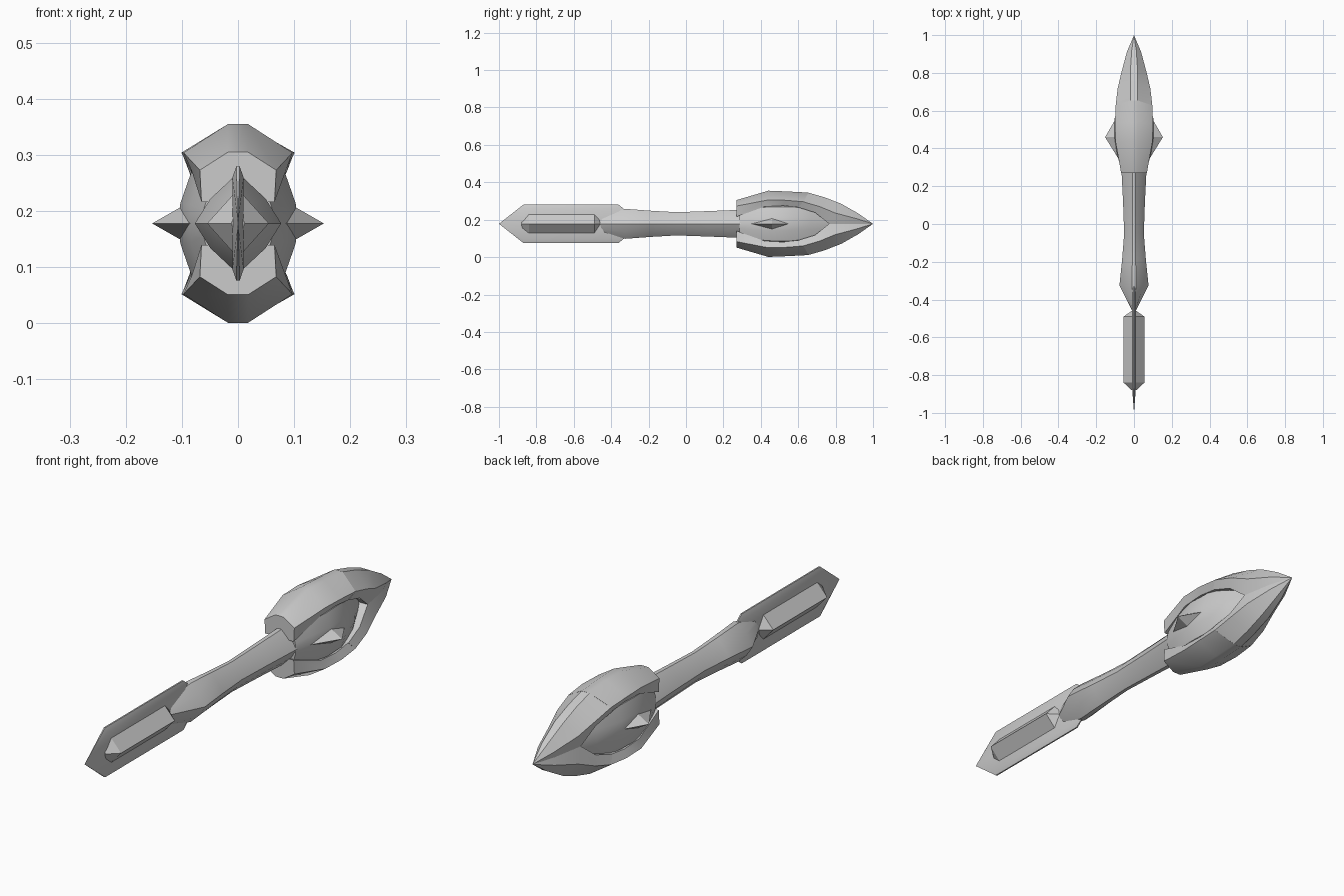
import bpy, bmesh, math

if "Cube" in bpy.data.objects:
    bpy.data.objects.remove(bpy.data.objects["Cube"])

AXIS = 0.178  # height of the long axis


def loft(name, rings, angle=35):
    """Skin a list of closed rings of (x, y, z) points, z measured from the axis."""
    bm = bmesh.new()
    vs = [[bm.verts.new((x, y, z + AXIS)) for x, y, z in r] for r in rings]
    n = len(vs[0])
    for a, b in zip(vs, vs[1:]):
        for i in range(n):
            j = (i + 1) % n
            bm.faces.new((a[i], a[j], b[j], b[i]))
    bm.faces.new(vs[0])
    bm.faces.new(vs[-1])
    bmesh.ops.remove_doubles(bm, verts=bm.verts, dist=0.0005)
    bmesh.ops.recalc_face_normals(bm, faces=bm.faces)
    me = bpy.data.meshes.new(name)
    bm.to_mesh(me)
    bm.free()
    ob = bpy.data.objects.new(name, me)
    bpy.context.collection.objects.link(ob)
    bpy.context.view_layer.objects.active = ob
    bpy.ops.object.select_all(action='DESELECT')
    ob.select_set(True)
    bpy.ops.object.shade_smooth_by_angle(angle=math.radians(angle))
    return ob


def section(shape, y, sx, sz):
    """Unit quarter outline (from side to top) reflected into a full ring."""
    q = [(x * sx, z * sz) for x, z in shape]
    up = q + [(-x, z) for x, z in reversed(q)]
    low = [(-x, -z) for x, z in up[1:-1]]
    return [(x, y, z) for x, z in up + low]


DIAMOND = [(1, 0), (0.64, 0.55), (0.14, 1)]
ROUND = [(1, 0), (0.96, 0.3), (0.78, 0.76), (0.2, 1)]
FLAT = [(1, 0), (1, 0.8), (0.3, 1)]
RIDGE = [(1, 0), (0.1, 1)]

# waisted shaft with a chisel end that grips the fin
loft("shaft", [section(DIAMOND, *p) for p in (
    (-0.46, 0.010, 0.045), (-0.325, 0.077, 0.080), (-0.19, 0.063, 0.070),
    (-0.05, 0.052, 0.062), (0.12, 0.058, 0.068), (0.32, 0.068, 0.076))])

# flat upright tail fin
loft("tail_fin", [section(FLAT, *p) for p in (
    (-1.0, 0, 0), (-0.87, 0.010, 0.102), (-0.36, 0.010, 0.102), (-0.32, 0.006, 0.070))])

# ridged panel standing out on both faces of the fin
loft("fin_panel", [section(RIDGE, *p) for p in (
    (-0.88, 0.012, 0.028), (-0.84, 0.055, 0.055),
    (-0.49, 0.055, 0.055), (-0.46, 0.012, 0.028))], 20)

# core between the jaws
loft("head_core", [section(ROUND, *p) for p in (
    (0.285, 0.064, 0.080), (0.36, 0.088, 0.110), (0.46, 0.107, 0.120),
    (0.56, 0.102, 0.120), (0.67, 0.065, 0.105), (0.77, 0.015, 0.060))])


def jaw_ring(y, top, wide, zwide, y_low, inner, low, flat=0.018):
    """Jaw cross-section; its lower edge may sit at another y for slanted ends."""
    half = [(inner, y_low, low), (wide, (y + y_low) / 2, zwide), (flat, y, top)]
    return half + [(-x, yy, z) for x, yy, z in reversed(half)]


rear = [jaw_ring(*p) for p in (
    (0.27, 0.127, 0.068, 0.095, 0.27, 0.065, 0.038),
    (0.44, 0.177, 0.097, 0.126, 0.42, 0.082, 0.092),
    (0.54, 0.173, 0.101, 0.126, 0.52, 0.084, 0.097),
    (0.655, 0.167, 0.097, 0.118, 0.60, 0.082, 0.088))]
tip = [jaw_ring(*p) for p in (
    (0.652, 0.167, 0.097, 0.118, 0.60, 0.084, 0.088),
    (0.74, 0.142, 0.087, 0.092, 0.69, 0.072, 0.060),
    (0.83, 0.107, 0.068, 0.058, 0.765, 0.056, 0.0),
    (0.92, 0.056, 0.038, 0.028, 0.90, 0.032, 0.0, 0.012),
    (1.0, 0, 0, 0, 1.0, 0, 0, 0))]


# upper and lower jaws
def flip(rings):
    return [[(x, y, -z) for x, y, z in r] for r in rings]


for side, f in (("upper", lambda r: r), ("lower", flip)):
    loft(side + "_rear_jaw", f(rear))
    loft(side + "_tip_jaw", f(tip))

# pyramid spikes on the flanks
for side, s in (("right", 1), ("left", -1)):
    base = [(s * 0.085, 0.35, 0), (s * 0.09, 0.46, 0.036),
            (s * 0.095, 0.56, 0), (s * 0.09, 0.46, -0.036)]
    loft(side + "_spike", [base, [(s * 0.153, 0.46, 0)] * 4], 10)
